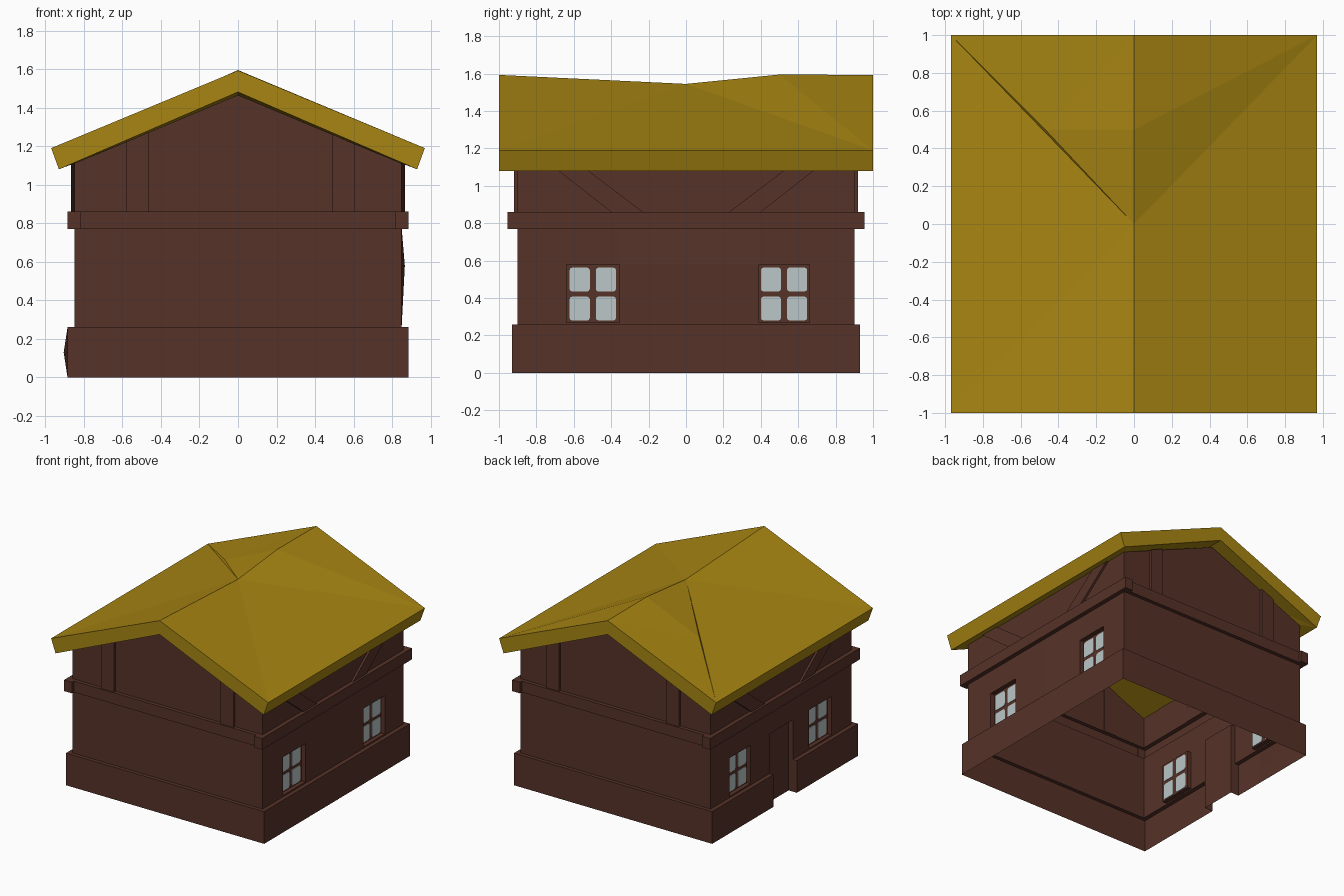
import bpy, bmesh
from mathutils import Vector

if "Cube" in bpy.data.objects:
    bpy.data.objects.remove(bpy.data.objects["Cube"])


def material(name, rgb):
    m = bpy.data.materials.new(name)
    m.diffuse_color = (*rgb, 1)
    m.use_nodes = True
    m.node_tree.nodes["Principled BSDF"].inputs["Base Color"].default_value = m.diffuse_color
    return m


BROWN = material("dark_brown_timber", (0.093, 0.032, 0.021))
YELLOW = material("straw_yellow", (0.39, 0.235, 0.006))
PALE = material("pale_glass", (0.50, 0.57, 0.57))


def finish(name, bm, mat):
    bmesh.ops.remove_doubles(bm, verts=bm.verts, dist=0.0005)
    bmesh.ops.recalc_face_normals(bm, faces=bm.faces)
    me = bpy.data.meshes.new(name)
    bm.to_mesh(me)
    bm.free()
    me.materials.append(mat)
    ob = bpy.data.objects.new(name, me)
    bpy.context.collection.objects.link(ob)
    return ob


def quad(bm, pts):
    bm.faces.new([bm.verts.new(p) for p in pts])


def prism(bm, pts, offset):
    # closed solid from a flat outline
    f = bm.faces.new([bm.verts.new(p) for p in pts])
    g = bmesh.ops.extrude_face_region(bm, geom=[f], use_keep_orig=True)
    vs = [v for v in g["geom"] if isinstance(v, bmesh.types.BMVert)]
    bmesh.ops.translate(bm, verts=vs, vec=Vector(offset))


def relief(bm, us, zs, depth, place, base=None):
    # stepped wall: flat cells at various depths, joined by step faces
    def d(i, j):
        return depth((us[i] + us[i + 1]) / 2, (zs[j] + zs[j + 1]) / 2)
    nu, nz = len(us) - 1, len(zs) - 1
    for i in range(nu):
        for j in range(nz):
            a = d(i, j)
            if a is not None:
                quad(bm, [place(us[i], zs[j], a), place(us[i + 1], zs[j], a),
                          place(us[i + 1], zs[j + 1], a), place(us[i], zs[j + 1], a)])
            if i + 1 < nu:
                b = d(i + 1, j)
                if a is not None and b is not None and a != b:
                    u = us[i + 1]
                    quad(bm, [place(u, zs[j], a), place(u, zs[j], b),
                              place(u, zs[j + 1], b), place(u, zs[j + 1], a)])
            if j + 1 < nz:
                b = d(i, j + 1)
                a2 = base if a is None else a
                b2 = base if b is None else b
                if a2 is not None and b2 is not None and a2 != b2:
                    z = zs[j + 1]
                    quad(bm, [place(us[i], z, a2), place(us[i + 1], z, a2),
                              place(us[i + 1], z, b2), place(us[i], z, b2)])


ZS = [0, 0.13, 0.26, 0.27, 0.58, 0.77, 0.86, 1.11]
WINDOWS = [(-0.64, -0.355), (0.39, 0.66)]


def banded(z):
    # plinth and belt course stand proud of the wall
    return z < 0.26 or 0.77 < z < 0.86


# ---- wall shell, open below ----
bm = bmesh.new()
for s in (1, -1):
    def side_depth(y, z):
        if abs(y) > 0.9:
            return 0.885 if banded(z) else None
        if s < 0 and abs(y) < 0.15 and z < 0.58:
            return 0.812                       # doorway
        if 0.27 < z < 0.58 and any(a < y < b for a, b in WINDOWS):
            return 0.815                       # window recess
        return 0.885 if banded(z) else 0.85

    def gable_depth(x, z):
        if abs(x) > 0.85:
            return 0.93 if banded(z) else None
        return 0.93 if banded(z) else 0.90

    mids = [0] if s > 0 else [-0.15, 0.15]
    ys = [-0.93, -0.9, -0.64, -0.355, *mids, 0.39, 0.66, 0.9, 0.93]
    relief(bm, ys, ZS, side_depth, lambda y, z, d: (s * d, y, z), 0.85)
    relief(bm, [-0.885, -0.85, 0.85, 0.885], ZS, gable_depth,
           lambda x, z, d: (x, s * d, z))
    quad(bm, [(-0.85, s * 0.9, 1.11), (0.85, s * 0.9, 1.11), (0, s * 0.9, 1.466)])
# slight hand-made bulges
for v in bm.verts:
    x, y, z = v.co
    if abs(x - 0.85) < 1e-4 and abs(y) < 1e-4 and abs(z - 0.58) < 1e-4:
        v.co.x = 0.866
    if abs(x + 0.885) < 1e-4 and abs(z - 0.13) < 1e-4 and abs(y - 0.39) < 1e-4:
        v.co.x = -0.905
finish("house_walls", bm, BROWN)

# ---- belt beam ends at the corners ----
bm = bmesh.new()
for sx in (1, -1):
    for sy in (1, -1):
        x0, x1, y = sx * 0.815, sx * 0.885, sy * 0.925
        prism(bm, [(x0, y, 0.77), (x1, y, 0.77), (x1, y, 0.86), (x0, y, 0.86)],
              (0, sy * 0.03, 0))
finish("beam_ends", bm, BROWN)

# ---- upright gable posts ----
bm = bmesh.new()
for sy in (1, -1):
    for a, b in ((-0.58, -0.465), (0.49, 0.605)):
        y = sy * 0.895
        prism(bm, [(a, y, 0.86), (b, y, 0.86), (b, y, 1.472 - 0.43 * abs(b)),
                   (a, y, 1.472 - 0.43 * abs(a))], (0, sy * 0.025, 0))
finish("gable_posts", bm, BROWN)

# ---- slanted braces on the side walls ----
bm = bmesh.new()
for sx in (1, -1):
    for sy in (1, -1):
        outline = ((0.23, 0.86), (0.40, 0.86), (0.72, 1.11), (0.56, 1.11))
        prism(bm, [(sx * 0.845, sy * y, z) for y, z in outline], (sx * 0.022, 0, 0))
finish("side_braces", bm, BROWN)

# ---- window panes, four rounded panes per window ----
bm = bmesh.new()
for s in (1, -1):
    for a, b in WINDOWS:
        c = (a + b) / 2
        for y0 in (c - 0.125, c + 0.015):
            for z0 in (0.28, 0.435):
                y1, z1, r = y0 + 0.108, z0 + 0.128, 0.014
                pts = []
                for cy, cz, ky, kz in ((y0, z0, 1, 1), (y1, z0, -1, 1),
                                       (y1, z1, -1, -1), (y0, z1, 1, -1)):
                    cut = [(cy, cz + kz * r), (cy + ky * r * 0.3, cz + kz * r * 0.3),
                           (cy + ky * r, cz)]
                    pts += cut if ky == kz else cut[::-1]
                prism(bm, [(s * 0.811, y, z) for y, z in pts], (s * 0.008, 0, 0))
finish("window_panes", bm, PALE)

# ---- sagging gable roof ----
bm = bmesh.new()


def tri(*pts):
    quad(bm, pts)


def ridge(drop):
    return [(0, -1, 1.593 - drop), (0, 0, 1.545 - drop),
            (0, 0.5, 1.595 - drop), (0, 1, 1.593 - drop)]


for s in (1, -1):
    for ex, ez, drop in ((0.97, 1.19, 0), (0.93, 1.08, 0.112)):
        r0, r1, r2, r3 = ridge(drop)
        e0, e1 = (s * ex, -1, ez), (s * ex, 1, ez)
        tri(e0, r0, r1)
        tri(e0, r1, e1)
        if s < 0 and drop == 0:
            m = (-0.47, 0.5, 1.388)            # small dent on the left slope
            tri(e1, r1, m)
            tri(m, r1, r2)
            tri(m, r2, r3)
            tri(e1, m, r3)
        else:
            tri(e1, r1, r2)
            tri(e1, r2, r3)
    # eave edge and gable ends
    quad(bm, [(s * 0.97, -1, 1.19), (s * 0.97, 1, 1.19), (s * 0.93, 1, 1.08), (s * 0.93, -1, 1.08)])
    for k, y in ((0, -1), (3, 1)):
        quad(bm, [ridge(0)[k], (s * 0.97, y, 1.19), (s * 0.93, y, 1.08), ridge(0.112)[k]])
finish("roof", bm, YELLOW)
